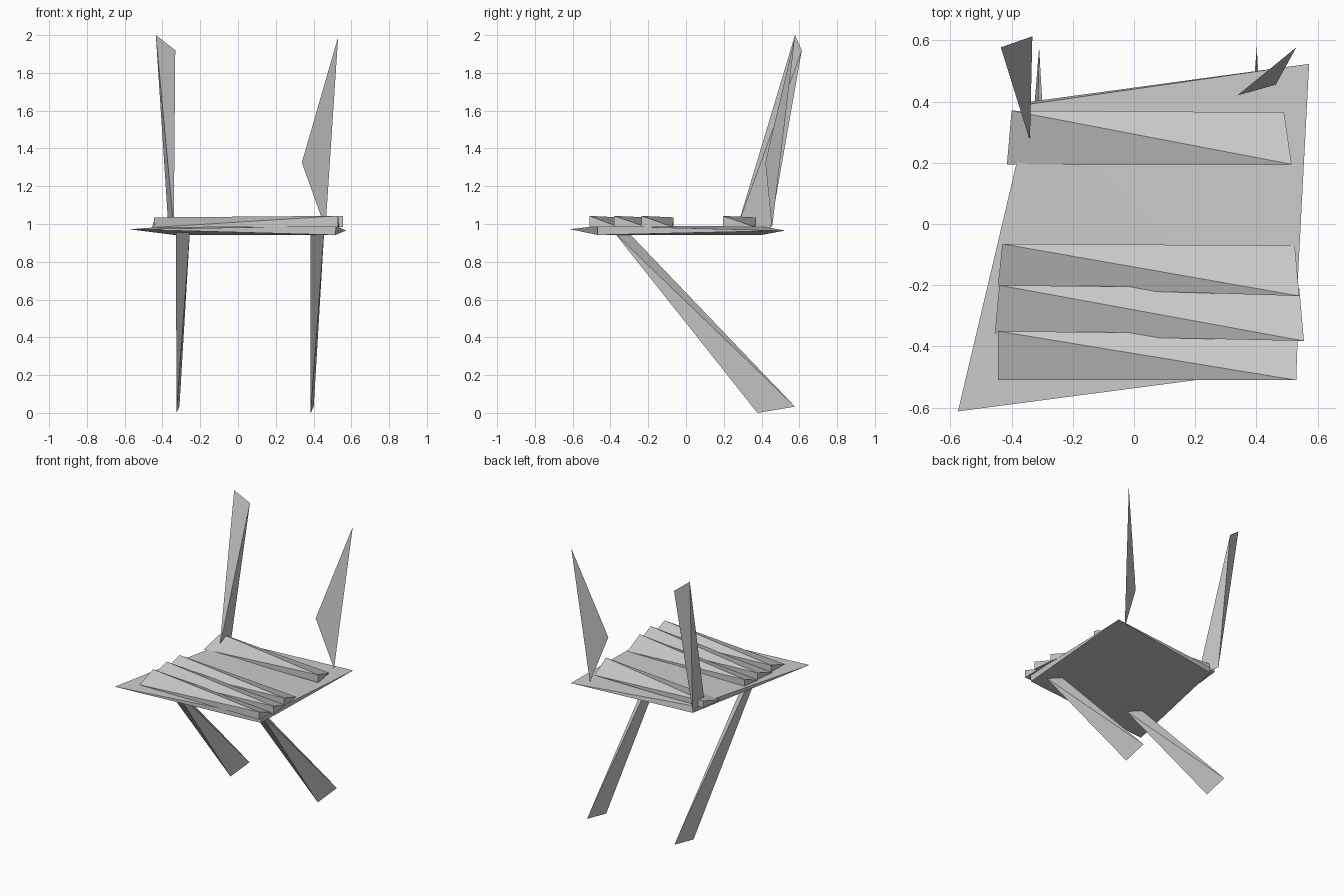
import bpy, bmesh


def faceted(name, pts):
    """Object made of the flat-faced hull around a few corner points."""
    bm = bmesh.new()
    verts = [bm.verts.new(p) for p in pts]
    if len(verts) == 3:
        bm.faces.new(verts)
    else:
        bmesh.ops.convex_hull(bm, input=verts)
        bmesh.ops.recalc_face_normals(bm, faces=bm.faces)
    me = bpy.data.meshes.new(name)
    bm.to_mesh(me)
    bm.free()
    ob = bpy.data.objects.new(name, me)
    bpy.context.collection.objects.link(ob)
    return ob


# Seat plate: two pointed corners, two thick corners
faceted("seat_plate", [
    (-0.575, -0.612, 0.972), (0.572, 0.523, 0.965),
    (-0.338, 0.392, 0.99), (-0.335, 0.40, 0.942),
    (0.52, -0.468, 0.99), (0.515, -0.468, 0.942)])

# Seat slats: front-left, front-right, back-left, back-right (x, y);
# each is thick at front-right and back-left and thin at the others
slats = [
    ((-0.445, -0.51), (0.53, -0.51), (-0.445, -0.35), (0.535, -0.36)),
    ((-0.455, -0.36), (0.555, -0.382), (-0.44, -0.20), (0.54, -0.21)),
    ((-0.445, -0.205), (0.54, -0.235), (-0.43, -0.065), (0.525, -0.07)),
    ((-0.415, 0.195), (0.515, 0.195), (-0.40, 0.37), (0.49, 0.365)),
]
for i, (fl, fr, bl, br) in enumerate(slats):
    faceted(f"seat_slat_{i + 1}", [
        (*fl, 0.982), (*br, 0.985),
        (*fr, 1.043), (*fr, 0.985),
        (*bl, 1.035), (*bl, 0.985)])

# Slanting legs: broad across at the top, broad along y at the foot
for name, x in (("leg_left", -0.328), ("leg_right", 0.383)):
    faceted(name, [
        (x, -0.38, 0.955), (x + 0.073, -0.38, 0.955), (x, -0.305, 0.955),
        (x + 0.002, 0.378, 0.0), (x + 0.018, 0.577, 0.033)])

# Back posts: a twisted blade on the left, a flat shard on the right
faceted("back_post_left", [
    (-0.435, 0.577, 2.0), (-0.332, 0.613, 1.92),
    (-0.34, 0.272, 0.985), (-0.368, 0.447, 0.975)])
faceted("back_post_right", [
    (0.53, 0.577, 1.99), (0.338, 0.42, 1.325), (0.463, 0.455, 0.975)])
